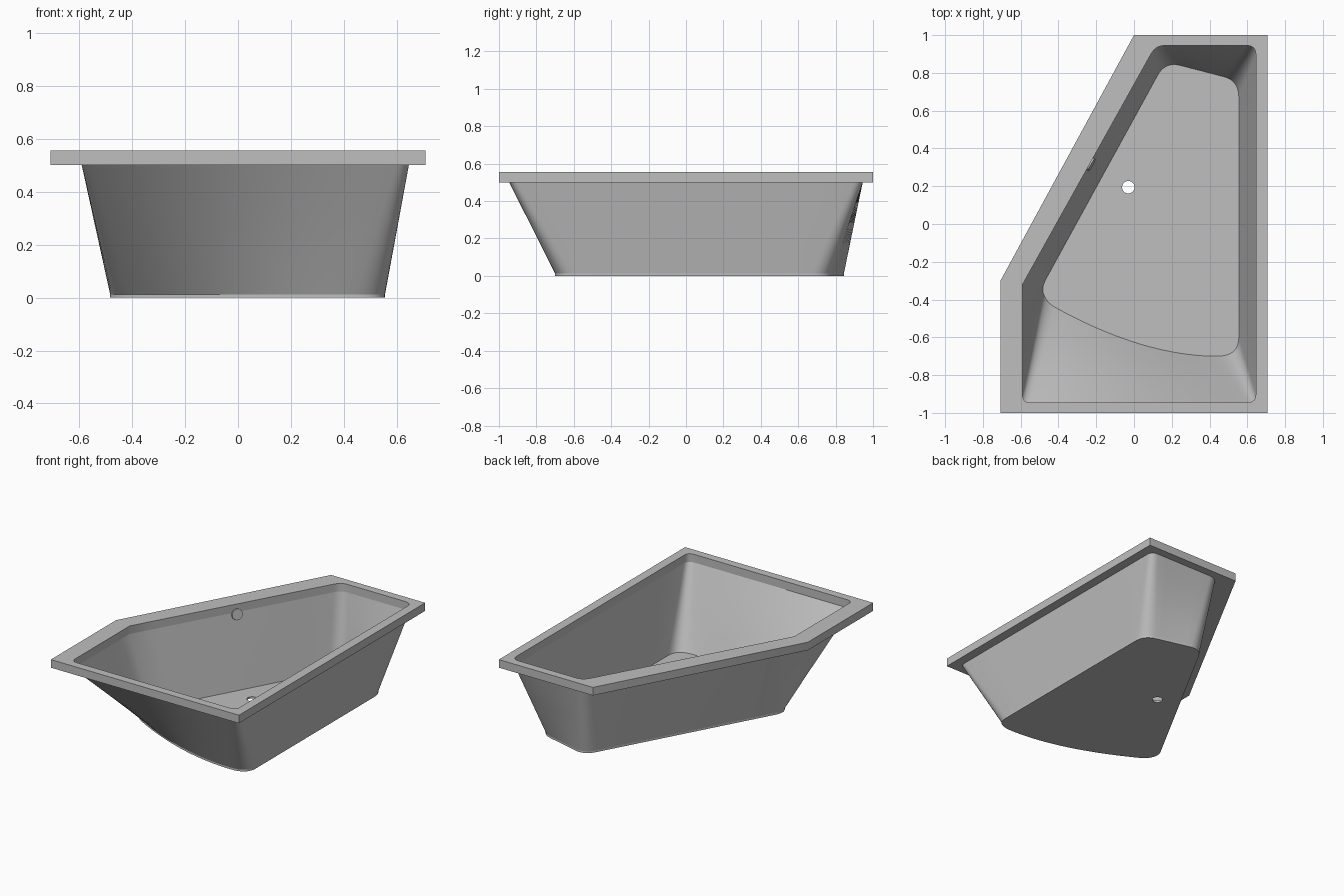
import bpy, bmesh, math
from mathutils import Vector, Matrix

if "Cube" in bpy.data.objects:
    bpy.data.objects.remove(bpy.data.objects["Cube"])

RIM_TOP, RIM_LOW, FLOOR = 0.555, 0.50, 0.012

grey = bpy.data.materials.new("light_grey")
grey.use_nodes = True
COLOUR = (0.52, 0.52, 0.52, 1)
grey.diffuse_color = COLOUR
grey.node_tree.nodes["Principled BSDF"].inputs["Base Color"].default_value = COLOUR


def finish(obj, angle=35):
    obj.data.materials.clear()
    obj.data.materials.append(grey)
    bpy.ops.object.select_all(action='DESELECT')
    obj.select_set(True)
    bpy.context.view_layer.objects.active = obj
    bpy.ops.object.shade_smooth_by_angle(angle=math.radians(angle))
    return obj


def add_mesh(name, bm):
    mesh = bpy.data.meshes.new(name)
    bm.to_mesh(mesh)
    bm.free()
    obj = bpy.data.objects.new(name, mesh)
    bpy.context.collection.objects.link(obj)
    return finish(obj)


def plate(name, outlines, z0, z1):
    """Flat plate; the first outline is its edge, the others are holes."""
    curve = bpy.data.curves.new(name, 'CURVE')
    curve.dimensions = '2D'
    curve.fill_mode = 'BOTH'
    curve.extrude = (z1 - z0) / 2
    for pts in outlines:
        spline = curve.splines.new('POLY')
        spline.points.add(len(pts) - 1)
        for p, (x, y) in zip(spline.points, pts):
            p.co = (x, y, 0, 1)
        spline.use_cyclic_u = True
    tmp = bpy.data.objects.new(name + "_curve", curve)
    bpy.context.collection.objects.link(tmp)
    deps = bpy.context.evaluated_depsgraph_get()
    mesh = bpy.data.meshes.new_from_object(tmp.evaluated_get(deps))
    bpy.data.objects.remove(tmp)
    bm = bmesh.new()
    bm.from_mesh(mesh)
    bmesh.ops.remove_doubles(bm, verts=bm.verts, dist=1e-4)
    bmesh.ops.recalc_face_normals(bm, faces=bm.faces)
    bmesh.ops.translate(bm, verts=bm.verts, vec=(0, 0, (z0 + z1) / 2))
    return add_mesh(name, bm)


def outline(segments, counts):
    """Closed outline of quadratic arcs; a control of None is a straight run."""
    pts = []
    for i, (start, ctrl) in enumerate(segments):
        a, b = Vector(start), Vector(segments[(i + 1) % len(segments)][0])
        c = (a + b) / 2 if ctrl is None else Vector(ctrl)
        for k in range(counts[i]):
            t = k / counts[i]
            pts.append(tuple(a * (1 - t) ** 2 + c * 2 * t * (1 - t) + b * t * t))
    return pts


# Matching outlines: slant, corner, back, corner, right, corner, front, corner, left
counts = [8, 8, 6, 8, 8, 8, 20, 6, 6]
top = outline([((-0.59, -0.32), None), ((0.09, 0.90), (0.115, 0.945)),
               ((0.165, 0.945), None), ((0.595, 0.945), (0.645, 0.945)),
               ((0.645, 0.895), None), ((0.645, -0.90), (0.645, -0.945)),
               ((0.60, -0.945), None), ((-0.55, -0.945), (-0.59, -0.945)),
               ((-0.59, -0.905), None)], counts)
bottom = outline([((-0.463, -0.286), None), ((0.124, 0.785), (0.16, 0.855)),
                  ((0.235, 0.842), None), ((0.475, 0.78), (0.555, 0.76)),
                  ((0.555, 0.67), None), ((0.555, -0.60), (0.555, -0.70)),
                  ((0.44, -0.70), (0.05, -0.70)), ((-0.42, -0.44), (-0.46, -0.415)),
                  ((-0.475, -0.38), (-0.495, -0.34))], counts)

# Sloping basin wall
ROWS = 4
bm = bmesh.new()
rings = []
for r in range(ROWS + 1):
    t = r / ROWS
    rings.append([bm.verts.new((bx + (tx - bx) * t, by + (ty - by) * t,
                                FLOOR + (RIM_LOW - FLOOR) * t))
                  for (bx, by), (tx, ty) in zip(bottom, top)])
n = len(top)
for low, high in zip(rings, rings[1:]):
    for i in range(n):
        j = (i + 1) % n
        bm.faces.new((low[i], high[i], high[j], low[j]))
bmesh.ops.reverse_faces(bm, faces=bm.faces)
bmesh.ops.recalc_face_normals(bm, faces=bm.faces)
add_mesh("basin_wall", bm)

# Rim frame and floor with its drain hole
rim_edge = [(-0.707, -1), (0.707, -1), (0.707, 1), (0, 1), (-0.707, -0.3)]
plate("rim", [rim_edge, top], RIM_LOW, RIM_TOP)
drain = [(-0.03 + 0.033 * math.cos(a * math.tau / 32),
          0.195 + 0.033 * math.sin(a * math.tau / 32)) for a in range(32)]
plate("floor", [bottom, drain], 0, FLOOR)

# Overflow cap on the slanted wall
normal = Vector((0.87, -0.48, 0.18)).normalized()
bm = bmesh.new()
bmesh.ops.create_cone(bm, cap_ends=True, segments=32, radius1=0.036,
                      radius2=0.036, depth=0.02)
bm.transform(Matrix.Translation((-0.231, 0.317, 0.487))
             @ normal.to_track_quat('Z', 'Y').to_matrix().to_4x4())
add_mesh("overflow_cap", bm)
